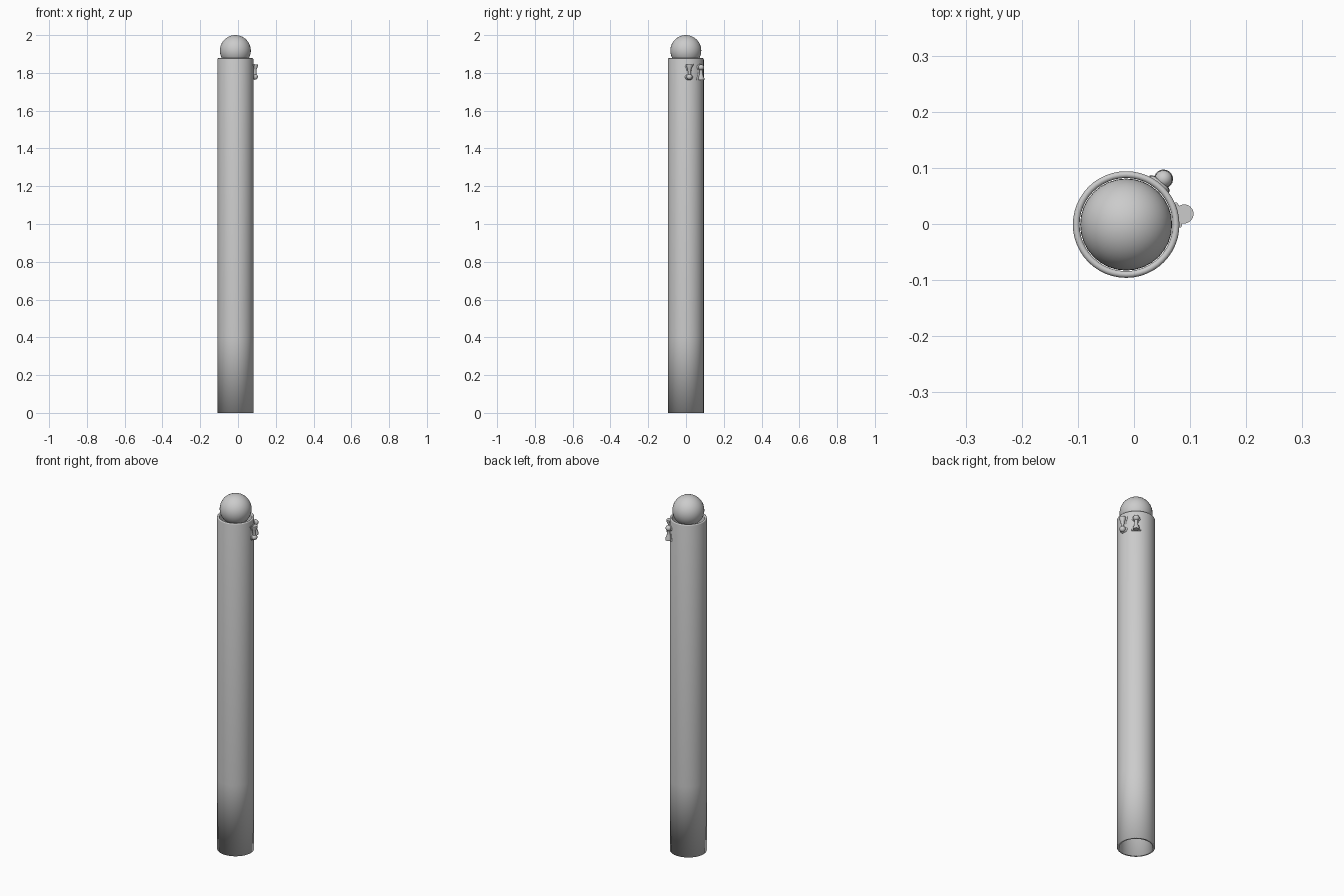
import bpy, bmesh, math
from mathutils import Matrix, Vector

if "Cube" in bpy.data.objects:
    bpy.data.objects.remove(bpy.data.objects["Cube"])

CX, CY = -0.014, -0.001        # axis of the tube
grey = bpy.data.materials.new("plain_grey")
grey.diffuse_color = (0.6, 0.6, 0.6, 1)
grey.use_nodes = True
grey.node_tree.nodes["Principled BSDF"].inputs["Base Color"].default_value = grey.diffuse_color


def lathe(name, profile, sides, closed=False):
    """Revolve a list of (radius, height) points around z."""
    bm = bmesh.new()
    verts = [bm.verts.new((r, 0, z)) for r, z in profile]
    pairs = list(zip(verts, verts[1:]))
    if closed:
        pairs.append((verts[-1], verts[0]))
    edges = [bm.edges.new(p) for p in pairs]
    bmesh.ops.spin(bm, geom=verts + edges, cent=(0, 0, 0), axis=(0, 0, 1),
                   angle=2 * math.pi, steps=sides)
    bmesh.ops.remove_doubles(bm, verts=bm.verts, dist=1e-5)
    bmesh.ops.recalc_face_normals(bm, faces=bm.faces)
    return finish(name, bm)


def finish(name, bm):
    for f in bm.faces:
        f.smooth = True
    mesh = bpy.data.meshes.new(name)
    bm.to_mesh(mesh)
    bm.free()
    mesh.materials.append(grey)
    ob = bpy.data.objects.new(name, mesh)
    bpy.context.collection.objects.link(ob)
    return ob


# Hollow tube: open softened foot, rounded upper rim
R_OUT, R_IN, TOP = 0.095, 0.083, 1.878
mid, half = (R_OUT + R_IN) / 2, (R_OUT - R_IN) / 2
rim = [(mid + half * math.cos(a), TOP - half + half * math.sin(a))
       for a in (math.pi * i / 6 for i in range(7))]
tube = lathe("tube", [(R_OUT, 0), (R_OUT, 0.4)] + rim + [(R_IN, 0.4), (R_IN, 0)],
             48, closed=True)
tube.location = (CX, CY, 0)

# Ball resting in the upper end
bm = bmesh.new()
bmesh.ops.create_uvsphere(bm, u_segments=32, v_segments=20, radius=0.082)
ball = finish("ball", bm)
ball.location = (CX, CY, 1.918)

# Pawn-shaped pegs: flared foot, narrow waist, round head
pawn = [(0, 0), (0.017, 0), (0.017, 0.008), (0.010, 0.026), (0.008, 0.042), (0.008, 0.054)]
pawn += [(0.016 * math.sin(a), 0.067 - 0.016 * math.cos(a))
         for a in (math.radians(d) for d in (55, 80, 105, 130, 155, 180))]


def place(ob, angle, dist, scale, flip):
    """Centre the part, turn it over if needed, and set it on the tube wall."""
    a = math.radians(angle)
    turn = Matrix.Rotation(math.pi if flip else 0, 4, 'X')
    size = Matrix.Diagonal((*scale, 1))
    pos = Vector((CX + dist * math.cos(a), CY + dist * math.sin(a), 1.804))
    ob.data.transform(Matrix.Rotation(a, 4, 'Z') @ turn @ size
                      @ Matrix.Translation((0, 0, -0.0415)))
    ob.location = pos


for label, angle, flip in (("front", 10.4, True), ("back", 50.6, False)):
    peg = lathe(label + "_peg", pawn, 20)
    place(peg, angle, 0.105, (1, 1, 0.98), flip)
    plate = lathe(label + "_peg_backing", pawn, 20)
    place(plate, angle, 0.094, (0.4, 1.35, 1.03), flip)

# Keep hard edges on the small pegs
for ob in bpy.context.collection.objects:
    if "peg" in ob.name:
        bpy.ops.object.select_all(action='DESELECT')
        ob.select_set(True)
        bpy.context.view_layer.objects.active = ob
        bpy.ops.object.shade_smooth_by_angle(angle=math.radians(50))
